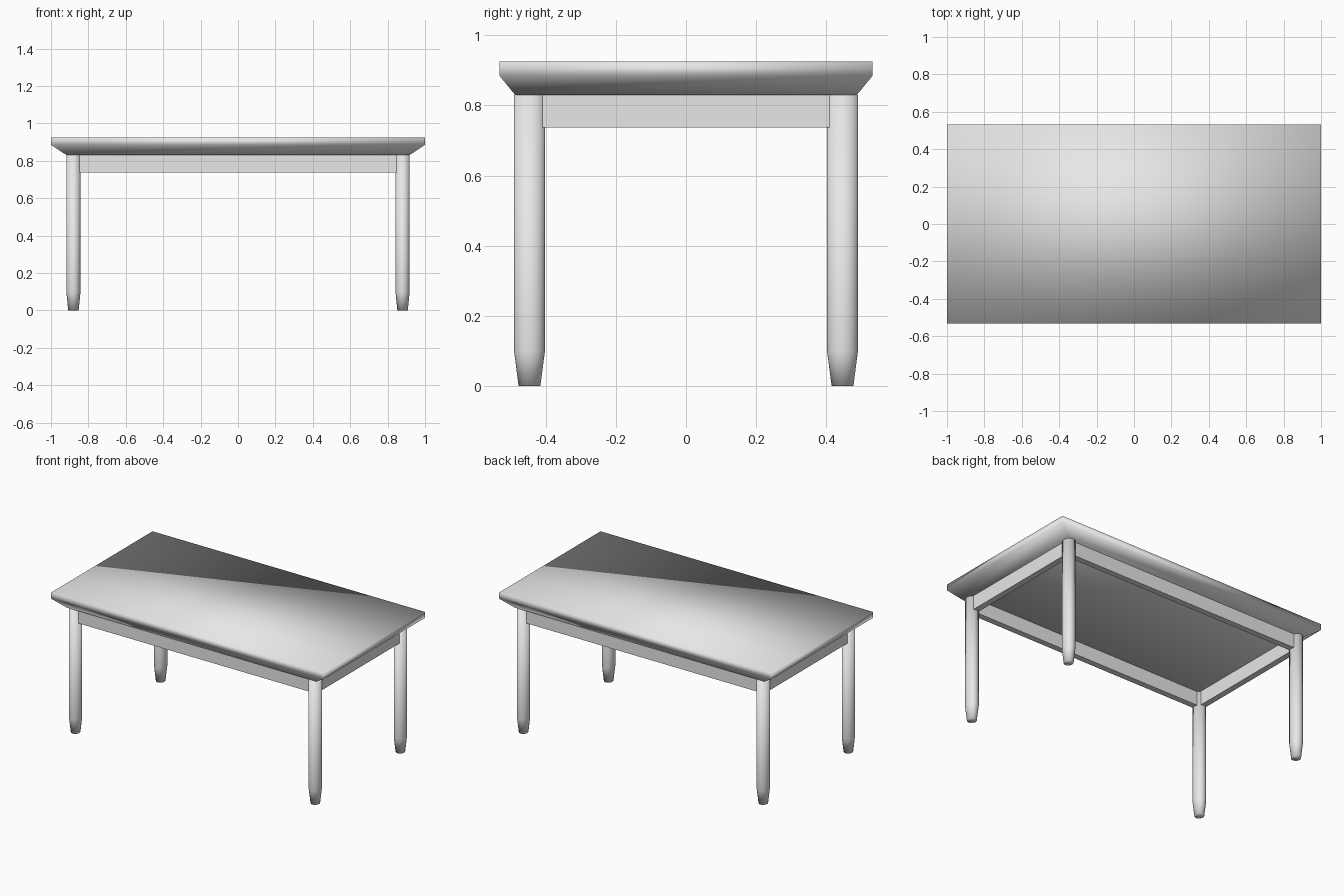
import bpy
import bmesh
from math import cos, sin, tau

if "Cube" in bpy.data.objects:
    bpy.data.objects.remove(bpy.data.objects["Cube"], do_unlink=True)

# One plain grey for the whole table
grey = bpy.data.materials.new("light_grey")
grey.use_nodes = True
colour = (0.8, 0.8, 0.8, 1)
grey.diffuse_color = colour
grey.node_tree.nodes["Principled BSDF"].inputs["Base Color"].default_value = colour

TOP_Z, UNDER_Z, APRON_Z = 0.925, 0.83, 0.737
LEG_X, LEG_Y = 0.88, 0.446


def loft(name, rings, location=(0, 0, 0), smooth=True):
    """Skin a stack of matching rings, bottom to top, and cap both ends."""
    bm = bmesh.new()
    loops = [[bm.verts.new(p) for p in ring] for ring in rings]
    for low, high in zip(loops, loops[1:]):
        for i in range(len(low)):
            j = (i + 1) % len(low)
            bm.faces.new((low[i], low[j], high[j], high[i]))
    bm.faces.new(loops[0][::-1])
    bm.faces.new(loops[-1])
    for face in bm.faces:
        face.smooth = smooth
    mesh = bpy.data.meshes.new(name)
    bm.to_mesh(mesh)
    bm.free()
    mesh.materials.append(grey)
    obj = bpy.data.objects.new(name, mesh)
    obj.location = location
    bpy.context.collection.objects.link(obj)
    return obj


def rectangle(hx, hy, z):
    return [(-hx, -hy, z), (hx, -hy, z), (hx, hy, z), (-hx, hy, z)]


def ellipse(rx, ry, z, sides=32):
    return [(rx * cos(tau * i / sides), ry * sin(tau * i / sides), z)
            for i in range(sides)]


# Tabletop with an undercut edge
loft("tabletop", [rectangle(0.916, 0.487, UNDER_Z),
                  rectangle(1, 0.532, 0.885),
                  rectangle(1, 0.532, TOP_Z)])

# Round legs with tapered feet, and aprons running between them
for sx, side in ((-1, "right"), (1, "left")):
    for sy, end in ((-1, "front"), (1, "back")):
        loft(f"{end}_{side}_leg", [ellipse(0.028, 0.031, 0),
                                   ellipse(0.038, 0.044, 0.1),
                                   ellipse(0.038, 0.044, UNDER_Z)],
             (sx * LEG_X, sy * LEG_Y, 0))
    loft(f"{side}_apron", [rectangle(0.02, LEG_Y, APRON_Z),
                           rectangle(0.02, LEG_Y, UNDER_Z)],
         (sx * LEG_X, 0, 0), smooth=False)

for sy, end in ((-1, "front"), (1, "back")):
    loft(f"{end}_apron", [rectangle(LEG_X, 0.02, APRON_Z),
                          rectangle(LEG_X, 0.02, UNDER_Z)],
         (0, sy * LEG_Y, 0), smooth=False)
